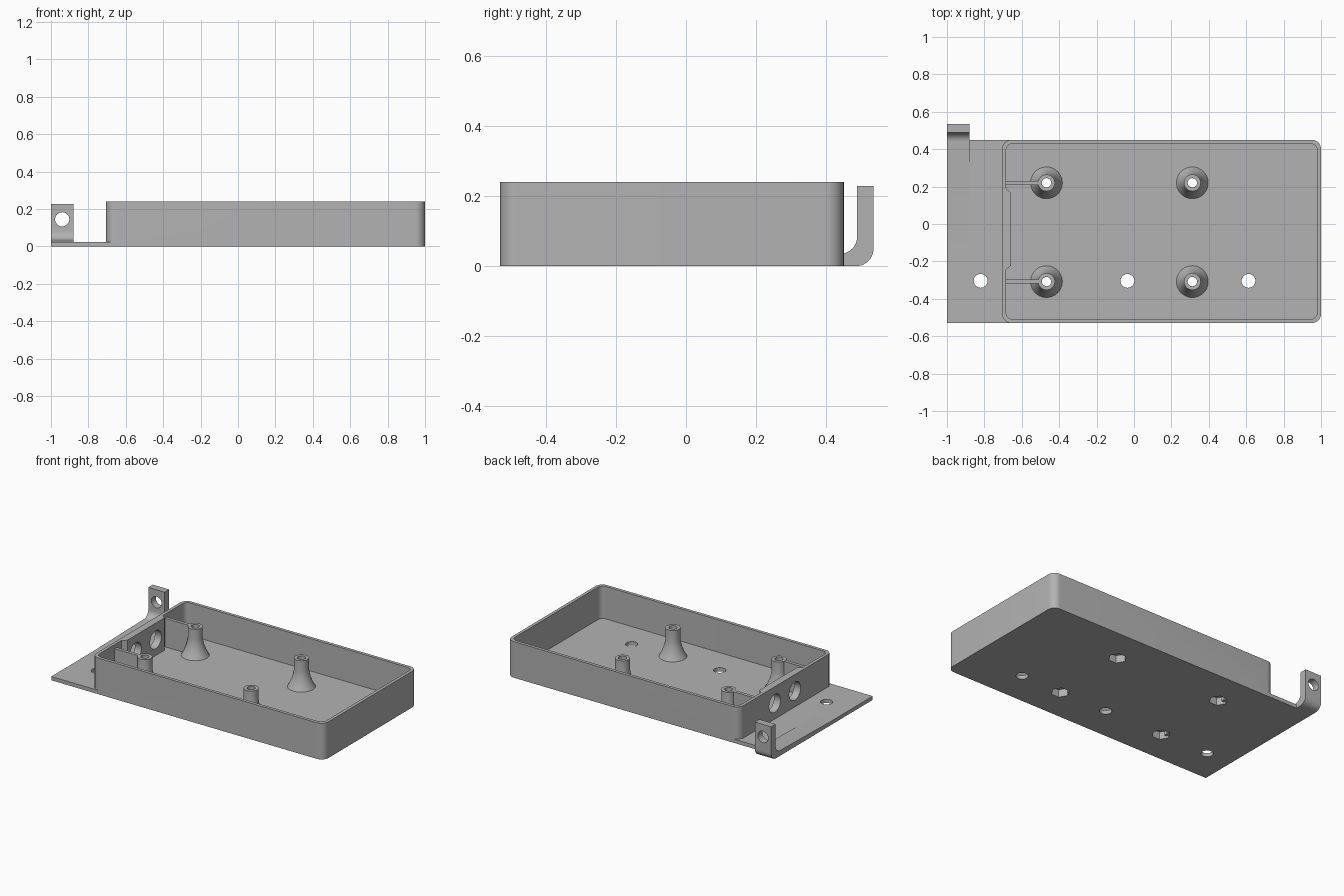
import bpy, bmesh, math
from mathutils import Vector

cube = bpy.data.objects.get("Cube")
if cube:
    bpy.data.objects.remove(cube, do_unlink=True)

GREY = (0.45, 0.45, 0.45, 1)
mat = bpy.data.materials.new("plain grey")
mat.use_nodes = True
mat.diffuse_color = GREY
mat.node_tree.nodes["Principled BSDF"].inputs["Base Color"].default_value = GREY

FLOOR, TOP, POST_TOP = 0.025, 0.24, 0.215
FRONT, BACK = -0.53, 0.45


def finish(name, bm):
    bmesh.ops.recalc_face_normals(bm, faces=bm.faces)
    mesh = bpy.data.meshes.new(name)
    bm.to_mesh(mesh)
    bm.free()
    mesh.materials.append(mat)
    obj = bpy.data.objects.new(name, mesh)
    bpy.context.collection.objects.link(obj)
    return obj


def prism(name, outline, lo, hi, axis="z"):
    """Extrude a 2D outline between lo and hi along an axis."""
    place = {"z": lambda a, b, h: (a, b, h),
             "x": lambda a, b, h: (h, a, b),
             "y": lambda a, b, h: (a, h, b)}[axis]
    bm = bmesh.new()
    face = bm.faces.new([bm.verts.new(place(a, b, lo)) for a, b in outline])
    new = bmesh.ops.extrude_face_region(bm, geom=[face])["geom"]
    verts = [g for g in new if isinstance(g, bmesh.types.BMVert)]
    bmesh.ops.translate(bm, verts=verts, vec=Vector(place(0, 0, hi - lo)))
    return finish(name, bm)


def arc(cx, cy, r, start, end, steps=10):
    angles = [math.radians(start + (end - start) * i / steps) for i in range(steps + 1)]
    return [(cx + r * math.cos(a), cy + r * math.sin(a)) for a in angles]


def circle(cx, cy, r, sides=32):
    return arc(cx, cy, r, 0, 360, sides)[:-1]


def rect(x0, x1, y0, y1):
    return [(x0, y0), (x1, y0), (x1, y1), (x0, y1)]


def round_rect(x0, x1, y0, y1, r):
    corners = [(x1 - r, y1 - r), (x0 + r, y1 - r), (x0 + r, y0 + r), (x1 - r, y0 + r)]
    return [p for i, (x, y) in enumerate(corners) for p in arc(x, y, r, 90 * i, 90 * i + 90)]


def boolean(obj, other, operation, keep=False):
    bpy.context.view_layer.objects.active = obj
    mod = obj.modifiers.new("bool", "BOOLEAN")
    mod.operation, mod.solver, mod.object = operation, "EXACT", other
    bpy.ops.object.modifier_apply(modifier=mod.name)
    if not keep:
        bpy.data.objects.remove(other, do_unlink=True)


def lathe(name, profile, x, y, sides=40):
    """Revolve a closed (radius, z) profile about a vertical axis."""
    bm = bmesh.new()
    rings = []
    for i in range(sides):
        a = math.tau * i / sides
        rings.append([bm.verts.new((x + r * math.cos(a), y + r * math.sin(a), z))
                      for r, z in profile])
    n = len(profile)
    for i in range(sides):
        p, q = rings[i], rings[(i + 1) % sides]
        for j in range(n):
            k = (j + 1) % n
            bm.faces.new((p[j], q[j], q[k], p[k]))
    return finish(name, bm)


# Tray: rounded box joined to the side plate, then hollowed
tray = prism("tray", round_rect(-0.705, 1, FRONT, BACK, 0.05), 0, TOP)
boolean(tray, prism("plate", rect(-1, -0.6, FRONT, BACK), 0, FLOOR), "UNION")
boolean(tray, prism("cavity", round_rect(-0.684, 0.979, FRONT + 0.021, BACK - 0.021, 0.035),
                    FLOOR, TOP + 0.1), "DIFFERENCE")

# Thickened end wall with two cable holes
pad = [(-0.695, -0.243), (-0.684, -0.243), (-0.657, -0.222),
       (-0.657, 0.168), (-0.684, 0.19), (-0.695, 0.19)]
boolean(tray, prism("pad", pad, FLOOR - 0.01, TOP), "UNION")
for y in (0.075, -0.135):
    boolean(tray, prism("cable_hole", circle(y, 0.13, 0.06), -0.8, -0.6, "x"), "DIFFERENCE")

# Mounting holes through the floor
for x in (-0.82, -0.035, 0.612):
    boolean(tray, prism("mount_hole", circle(x, -0.304, 0.037), -0.1, 0.1), "DIFFERENCE")

# Flared screw posts with hexagonal nut pockets underneath
parts = [tray]
BORE, SHAFT = 0.025, 0.045
flare = [(0.085, FLOOR), (0.07, 0.052), (0.057, 0.085), (0.049, 0.115), (SHAFT, 0.14)]
profile = ([(BORE, 0.012), (0.085, 0.012)] + flare
           + [(SHAFT, POST_TOP), (BORE, POST_TOP)])
for side, x in (("right", -0.468), ("left", 0.312)):
    for end, y in (("back", 0.22), ("front", -0.308)):
        post = lathe(f"{end}_{side}_post", profile, x, y)
        pocket = prism("nut_pocket", circle(x, y, 0.056, 6), -0.1, 0.05)
        boolean(tray, pocket, "DIFFERENCE", keep=True)
        boolean(post, pocket, "DIFFERENCE")
        parts.append(post)
        # Thin rib tying the post to the end wall
        if side == "right":
            parts.append(prism(f"{end}_rib", rect(-0.69, x - 0.035, y - 0.011, y + 0.011),
                               FLOOR - 0.01, POST_TOP - 0.001))

# Upright bracket: bent strip blending into the plate
strip = ([(-0.1, 0.02), (BACK, 0.02), (BACK, 0)]
         + arc(0.485, 0.05, 0.05, -90, 0)
         + [(0.535, 0.228), (0.488, 0.228)]
         + arc(0.44, 0.083, 0.048, 0, -90)
         + [(-0.1, FLOOR)])
bracket = prism("bracket", strip, -1, -0.88, "x")
boolean(bracket, prism("bracket_hole", circle(-0.94, 0.145, 0.038), 0.4, 0.7, "y"), "DIFFERENCE")
parts.append(bracket)

# Smooth round surfaces, keep edges sharp
bpy.ops.object.select_all(action="DESELECT")
for obj in parts:
    obj.select_set(True)
bpy.context.view_layer.objects.active = tray
bpy.ops.object.shade_smooth_by_angle(angle=math.radians(25))
